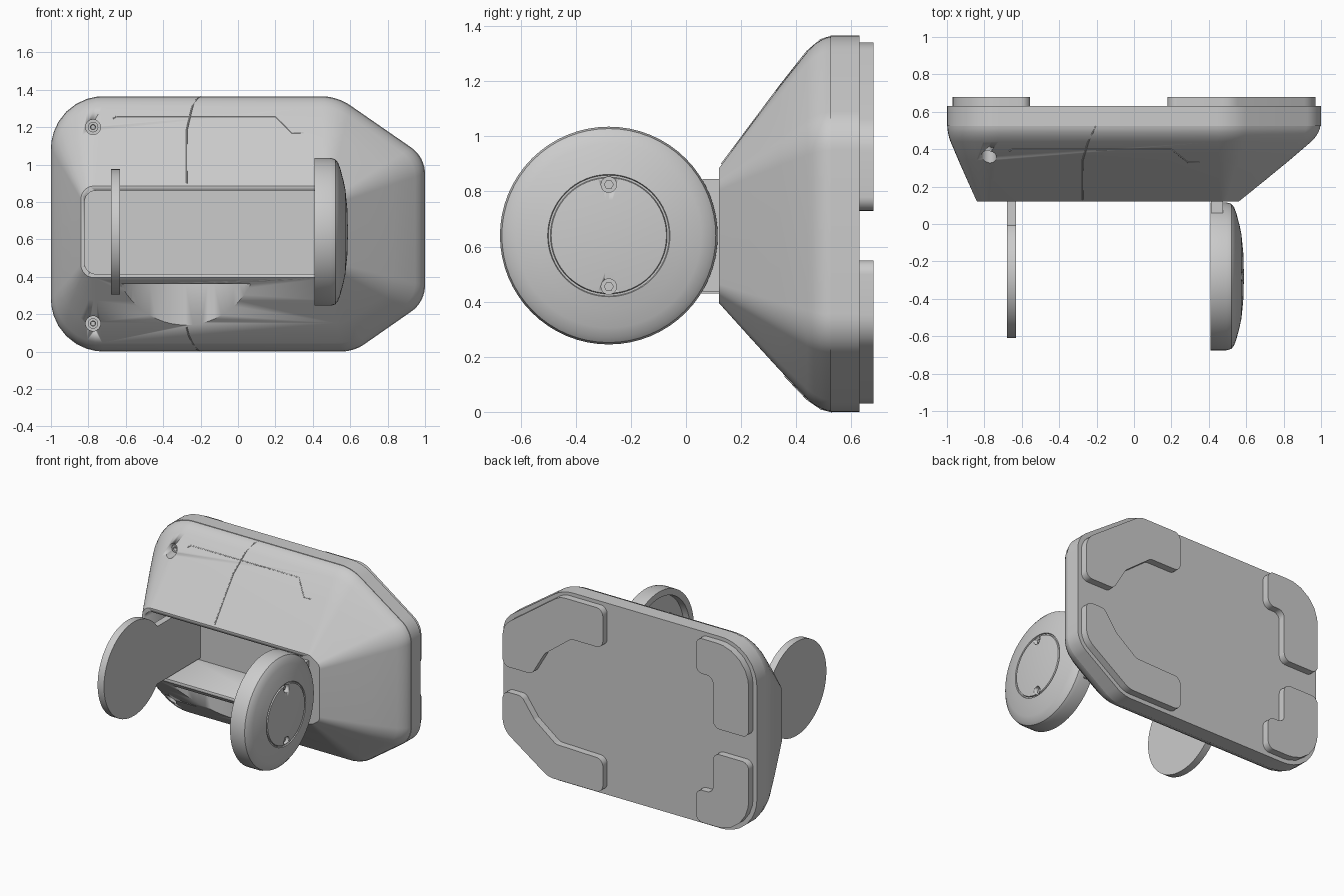
import bpy, bmesh, math
from mathutils import Vector

if "Cube" in bpy.data.objects:
    bpy.data.objects.remove(bpy.data.objects["Cube"])


def finish(bm, name, angle=32):
    bmesh.ops.recalc_face_normals(bm, faces=bm.faces)
    me = bpy.data.meshes.new(name)
    bm.to_mesh(me)
    bm.free()
    ob = bpy.data.objects.new(name, me)
    bpy.context.collection.objects.link(ob)
    bpy.ops.object.select_all(action='DESELECT')
    bpy.context.view_layer.objects.active = ob
    ob.select_set(True)
    bpy.ops.object.shade_smooth_by_angle(angle=math.radians(angle))
    return ob


def rounded(points, radii, n=8):
    """Polygon with each corner replaced by an arc-like curve."""
    out = []
    for i, p in enumerate(points):
        p = Vector(p)
        a = (Vector(points[i - 1]) - p).normalized()
        b = (Vector(points[(i + 1) % len(points)]) - p).normalized()
        half = a.angle(b) / 2
        r = radii[i]
        c = p + (a + b).normalized() * r / math.sin(half)
        s = p + a * r / math.tan(half) - c
        e = p + b * r / math.tan(half) - c
        for k in range(n + 1):
            d = s.lerp(e, k / n)
            out.append(c + d.normalized() * r)
    return out


def loft(name, sections, angle=32):
    """Skin (y, outline) sections, capped at both ends."""
    bm = bmesh.new()
    rings = [[bm.verts.new((p.x, y, p.y)) for p in pts] for y, pts in sections]
    for r, s in zip(rings, rings[1:]):
        for i in range(len(r)):
            j = (i + 1) % len(r)
            bm.faces.new((r[i], r[j], s[j], s[i]))
    bm.faces.new(rings[0])
    bm.faces.new(rings[-1])
    return finish(bm, name, angle)


def lathe(name, profile, center, axis='X', n=64):
    """Revolve (along, radius) pairs; first and last radius are 0."""
    bm = bmesh.new()
    rings = []
    for h, r in profile:
        ring = []
        for i in range(n if r > 0 else 1):
            u, v = r * math.cos(math.tau * i / n), r * math.sin(math.tau * i / n)
            q = {'X': (h, u, v), 'Y': (u, h, v), 'Z': (u, v, h)}[axis]
            ring.append(bm.verts.new(Vector(q) + Vector(center)))
        rings.append(ring)
    for a, b in zip(rings, rings[1:]):
        for i in range(n):
            j = (i + 1) % n
            quad = [a[i % len(a)], a[j % len(a)], b[j % len(b)], b[i % len(b)]]
            bm.faces.new(list(dict.fromkeys(quad)))
    return finish(bm, name)


def cylinder(name, center, r, h0, h1, axis, n=64):
    return lathe(name, [(h0, 0), (h0, r), (h1, r), (h1, 0)], center, axis, n)


def box(name, lo, hi):
    pts = [Vector((lo[0], lo[2])), Vector((hi[0], lo[2])),
           Vector((hi[0], hi[2])), Vector((lo[0], hi[2]))]
    return loft(name, [(lo[1], pts), (hi[1], pts)])


def cut(target, cutter):
    cutter.hide_render = True
    m = target.modifiers.new("cut", 'BOOLEAN')
    m.operation, m.solver, m.object = 'DIFFERENCE', 'EXACT', cutter
    # keep the cut ahead of any smoothing modifier
    target.modifiers.move(len(target.modifiers) - 1, 0)
    bpy.context.view_layer.objects.active = target
    bpy.ops.object.modifier_apply(modifier=m.name)
    bpy.data.objects.remove(cutter)


# Housing: tapered front shell and upright rim
OUTER = [(-1, 0), (-1, 1.365), (.53, 1.365), (1, 1.04), (1, .265), (.62, 0)]
OUTER_R = [.28, .28, .28, .17, .17, .22]
INNER = [(-.84, .395), (-.84, .885), (.48, .885), (.56, .83), (.56, .44), (.50, .395)]
INNER_R = [.07, .07, .05, .05, .05, .05]


def outline(f):
    pts = [Vector(a).lerp(Vector(b), f) for a, b in zip(OUTER, INNER)]
    return rounded(pts, [a + (b - a) * f for a, b in zip(OUTER_R, INNER_R)])


levels = [(.12, 1), (.23, .69), (.34, .385), (.44, .12), (.465, .068),
          (.49, .032), (.51, .014), (.53, .006)]
housing = loft("housing", [(y, outline(f)) for y, f in levels])
rim = loft("back_rim", [(.525, outline(0)), (.63, outline(0))])

# Pocket in the front and thumb notch under it
pocket = rounded([(-.82, .415), (-.82, .86), (.41, .86), (.41, .415)], [.06, .06, .005, .005])
cut(housing, loft("pocket_cutter", [(.0, pocket), (.48, pocket)]))
cut(housing, cylinder("notch_cutter", (-.28, -.055, 0), .405, -.1, .36, 'Z'))

# Screw wells on the left of the housing
for z in (1.2, .15):
    cut(housing, cylinder("well_cutter", (-.775, 0, z), .04, .2, .45, 'Y', 24))
    lathe("housing_screw", [(.46, 0), (.46, .028), (.40, .028), (.40, .014), (.42, .012), (.42, 0)],
          (-.775, 0, z), 'Y', 16)

# Thin seams lying on the sloped walls
def seam(name, pts):
    cu = bpy.data.curves.new(name, 'CURVE')
    cu.dimensions = '3D'
    cu.bevel_depth = .004
    cu.bevel_resolution = 0
    sp = cu.splines.new('POLY')
    sp.points.add(len(pts) - 1)
    for p, co in zip(sp.points, pts):
        p.co = (*co, 1)
    bpy.context.collection.objects.link(bpy.data.objects.new(name, cu))


def wall_z(y, top):
    for (y0, f0), (y1, f1) in zip(levels, levels[1:]):
        if y <= y1:
            f = f0 + (f1 - f0) * (y - y0) / (y1 - y0)
            return 1.365 - .48 * f if top else .395 * f


for top in (True, False):
    ys = [.13, .34, .44, .49, .53] if top else [.36, .40, .44, .49, .53]
    seam("wall_seam", [(-.275 + max(0, y - .38) * .5, y, wall_z(y, top)) for y in ys])
seam("top_seam", [(x, y, wall_z(y, True)) for x, y in
                  [(-.67, .39), (-.65, .40), (.2, .40), (.29, .33), (.35, .33)]])

# Left plain disc with its arm into the pocket
cylinder("left_disc", (0, -.275, .64), .335, -.68, -.63, 'X')
box("left_arm", (-.678, -.02, .43), (-.632, .485, .84))

# Right domed disc, hollow on its inner side, with its arm
right_disc = lathe("right_disc", [
    (.455, 0), (.455, .345), (.41, .35), (.41, .395), (.495, .395), (.52, .388), (.535, .37),
    (.548, .335), (.565, .27), (.575, .222), (.568, .219), (.568, .212), (.576, .209),
    (.584, .13), (.588, 0)], (0, -.28, .64))
box("right_arm", (.412, .06, .435), (.475, .15, .845))
for z in (.825, .455):
    cut(right_disc, cylinder("disc_well_cutter", (0, -.28, z), .028, .535, .65, 'X', 20))
    cylinder("disc_screw", (0, -.28, z), .018, .53, .56, 'X', 6)

# Raised back pads
PADS = {
    "pad_left_top": [(-.97, 1.34), (-.555, 1.34), (-.555, 1.09), (-.69, 1.09), (-.69, .73), (-.97, .73)],
    "pad_left_bottom": [(-.97, .03), (-.555, .03), (-.555, .26), (-.69, .26), (-.69, .55), (-.97, .55)],
    "pad_right_top": [(.18, 1.34), (.52, 1.34), (.97, 1.02), (.97, .73), (.74, .73), (.64, .9),
                      (.43, 1.06), (.18, 1.06)],
    "pad_right_bottom": [(.18, .03), (.61, .03), (.97, .28), (.97, .55), (.82, .55), (.72, .41),
                         (.55, .28), (.18, .27)]}
for name, pts in PADS.items():
    radii = [.05] * len(pts)
    if "left" in name:
        radii[0] = .25
    else:
        radii[1] = radii[2] = .14
    # concave corners need the same arc, which rounded() already gives
    shape = rounded(pts, radii, 6)
    loft(name, [(.625, shape), (.68, shape)])
